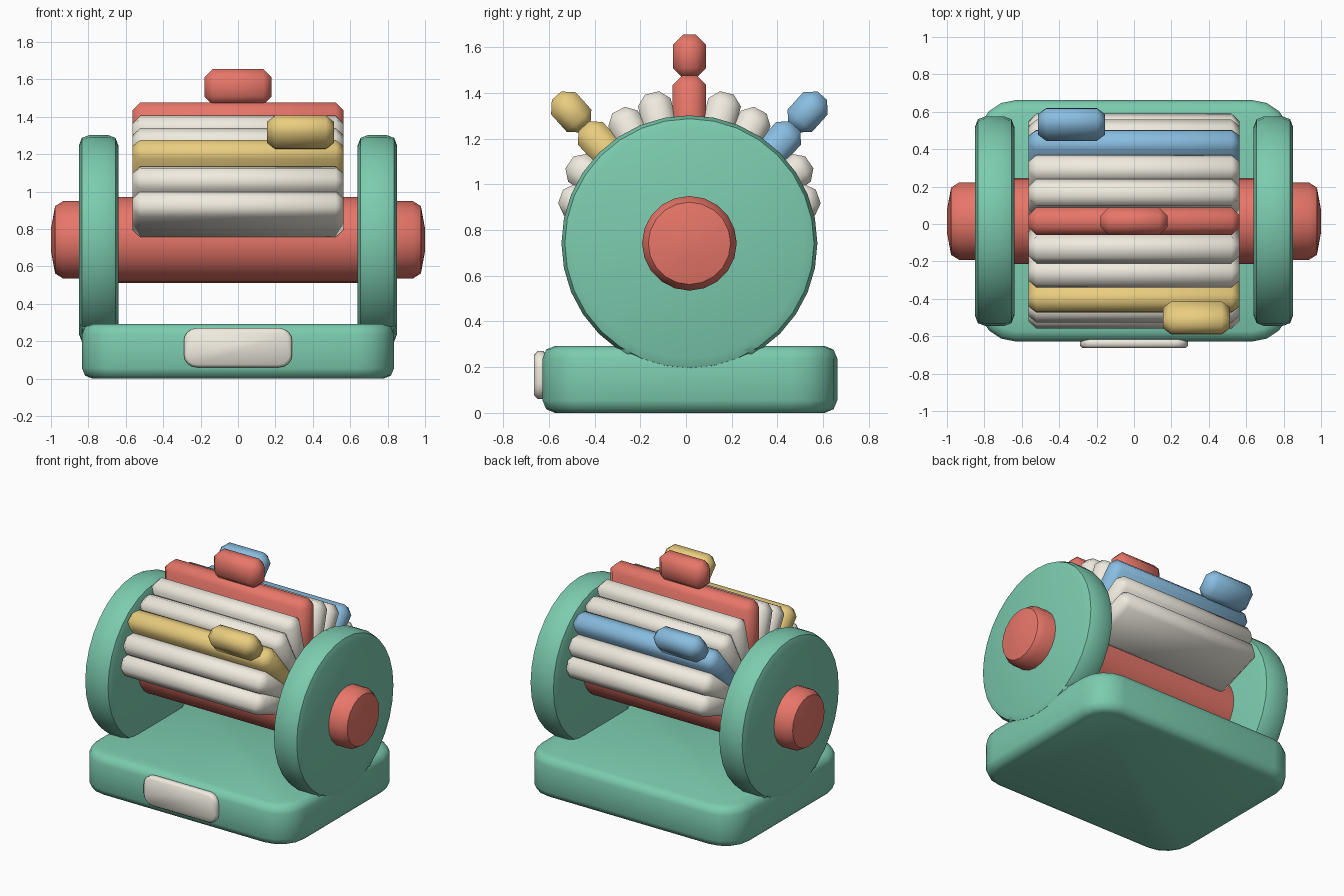
import bpy, bmesh, math
from mathutils import Matrix, Vector

if "Cube" in bpy.data.objects:
    bpy.data.objects.remove(bpy.data.objects["Cube"])

CY, CZ = 0.015, 0.742          # axle centre


def material(name, rgb):
    m = bpy.data.materials.new(name)
    m.diffuse_color = (*rgb, 1)
    m.use_nodes = True
    m.node_tree.nodes["Principled BSDF"].inputs["Base Color"].default_value = m.diffuse_color
    return m


GREEN = material("green", (0.20, 0.60, 0.43))
RED = material("red", (0.80, 0.18, 0.14))
YELLOW = material("yellow", (0.82, 0.61, 0.21))
BLUE = material("blue", (0.25, 0.51, 0.75))
CREAM = material("cream", (0.87, 0.83, 0.74))


def finish(name, bm, mat, angle=40):
    bmesh.ops.recalc_face_normals(bm, faces=bm.faces)
    me = bpy.data.meshes.new(name)
    bm.to_mesh(me)
    bm.free()
    ob = bpy.data.objects.new(name, me)
    bpy.context.collection.objects.link(ob)
    me.materials.append(mat)
    bpy.ops.object.select_all(action='DESELECT')
    ob.select_set(True)
    bpy.context.view_layer.objects.active = ob
    bpy.ops.object.shade_smooth_by_angle(angle=math.radians(angle))
    return ob


def block(name, size, loc, mat, bevel, segs=1, corner=0, axis=2, tilt=0):
    """Bevelled box; 'corner' first rounds the edges parallel to 'axis'."""
    bm = bmesh.new()
    bmesh.ops.create_cube(bm, size=1)
    bmesh.ops.scale(bm, vec=size, verts=bm.verts)
    if corner:
        edges = [e for e in bm.edges
                 if abs((e.verts[0].co - e.verts[1].co).normalized()[axis]) > 0.9]
        bmesh.ops.bevel(bm, geom=edges, offset=corner, segments=4, profile=0.5,
                        affect='EDGES')
        edges = [e for e in bm.edges
                 if abs((e.verts[0].co - e.verts[1].co).normalized()[axis]) < 0.1]
    else:
        edges = bm.edges[:]
    bmesh.ops.bevel(bm, geom=edges, offset=bevel, segments=segs, profile=0.5,
                    affect='EDGES')
    bmesh.ops.transform(bm, verts=bm.verts,
                        matrix=Matrix.Translation(loc) @ Matrix.Rotation(tilt, 4, 'X'))
    return finish(name, bm, mat, 50)


def lathe(name, profile, sides, mat, flip=1):
    """Solid of revolution about the axle; profile is (x, radius) pairs."""
    bm = bmesh.new()
    rings = []
    for x, r in profile:
        rings.append([bm.verts.new((flip * x,
                                    CY + r * math.sin(2 * math.pi * i / sides),
                                    CZ + r * math.cos(2 * math.pi * i / sides)))
                      for i in range(sides)])
    for a, b in zip(rings, rings[1:]):
        for i in range(sides):
            j = (i + 1) % sides
            bm.faces.new((a[i], a[j], b[j], b[i]))
    bm.faces.new(rings[0])
    bm.faces.new(rings[-1])
    return finish(name, bm, mat)


# Base tray and front label
block("base", (1.668, 1.29, 0.293), (0, 0.017, 0.1465), GREEN, 0.055, 2, corner=0.2)
block("front_label", (0.58, 0.055, 0.21), (0, -0.6365, 0.165), CREAM, 0.015, 1,
      corner=0.07, axis=1)

# Axle between the wheels
lathe("axle", [(-0.7, 0.23), (0.7, 0.23)], 24, RED)

# Wheels, knobs and cradles on both sides
for side, s in (("left", -1), ("right", 1)):
    lathe(side + "_wheel",
          [(0.64, 0.505), (0.655, 0.545), (0.695, 0.56),
           (0.795, 0.56), (0.835, 0.545), (0.85, 0.505)], 32, GREEN, s)
    lathe(side + "_knob",
          [(0.75, 0.207), (0.935, 0.207), (0.978, 0.18), (1.0, 0.06)], 20, RED, s)
    block(side + "_cradle", (0.2, 0.64, 0.17), (s * 0.742, CY, 0.315), GREEN, 0.045, 1)

# Fan of cards: outer radius shrinks towards the ends; dividers carry tabs
WHITE_REACH = {1: 0.678, 2: 0.66, 4: 0.633, 5: 0.60}
DIVIDERS = {-3: ("front_divider", YELLOW, 0.69, 0.334),
            0: ("middle_divider", RED, 0.735, 0.0),
            3: ("back_divider", BLUE, 0.69, -0.334)}
INNER = 0.2
for k in range(-5, 6):
    a = math.radians(14 * k)
    out = Vector((0, math.sin(a), math.cos(a)))
    centre = Vector((0, CY, CZ))
    if k in DIVIDERS:
        name, mat, reach, tab_x = DIVIDERS[k]
        block(name + "_tab", (0.36, 0.145, 0.192),
              centre + out * (reach + 0.083) + Vector((tab_x, 0, 0)),
              mat, 0.045, 1, tilt=-a)
    else:
        name, mat, reach = f"card_{k + 6}", CREAM, WHITE_REACH[abs(k)]
    block(name, (1.128, 0.147, reach - INNER), centre + out * (reach + INNER) / 2,
          mat, 0.042, 1, tilt=-a)
